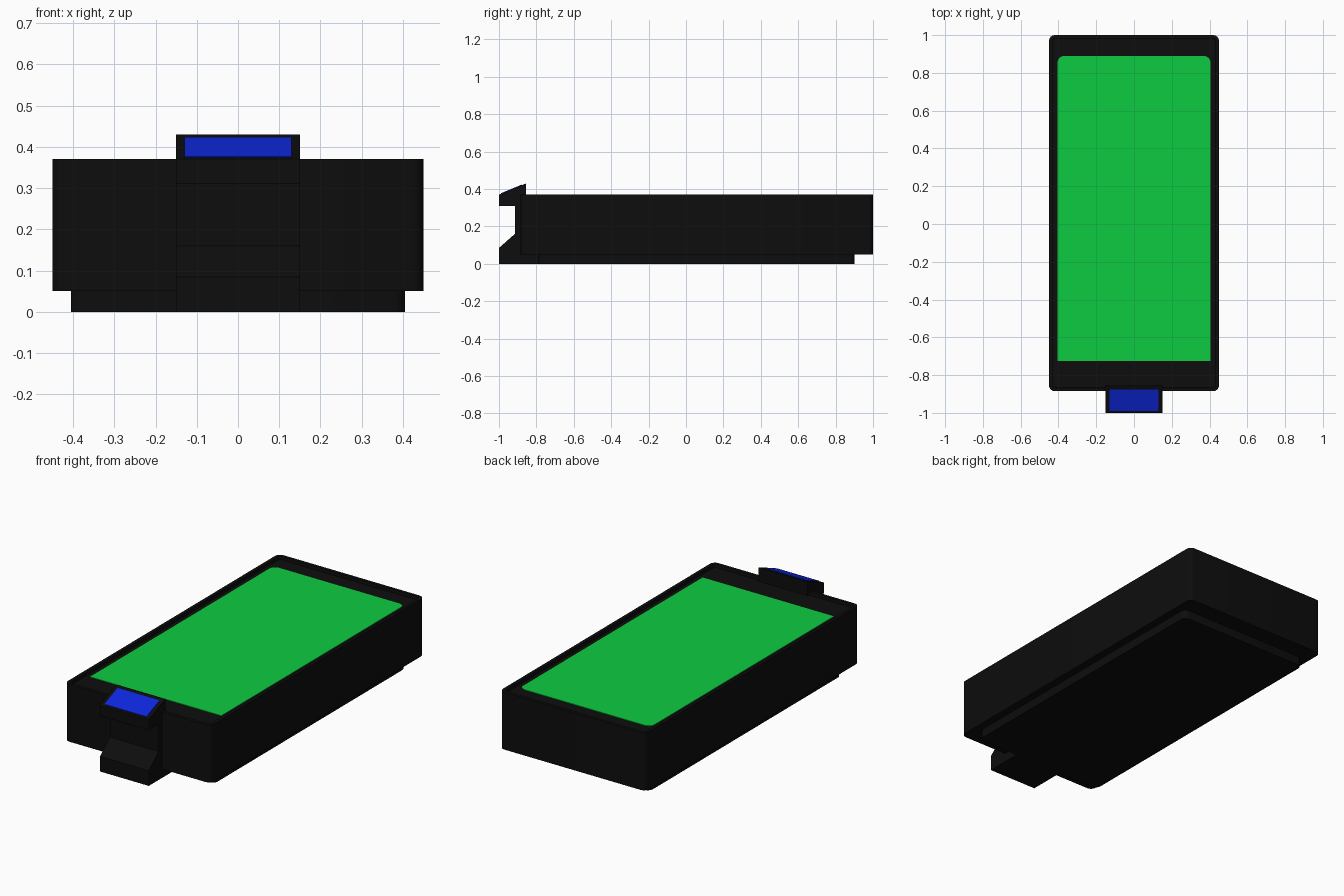
import bpy, bmesh, math
from mathutils import Vector

if "Cube" in bpy.data.objects:
    bpy.data.objects.remove(bpy.data.objects["Cube"], do_unlink=True)


def material(name, rgb):
    mat = bpy.data.materials.new(name)
    mat.use_nodes = True
    color = (*rgb, 1)
    mat.diffuse_color = color
    mat.node_tree.nodes["Principled BSDF"].inputs["Base Color"].default_value = color
    return mat


black = material("black", (0.004, 0.004, 0.004))
green = material("green", (0.004, 0.6, 0.053))
blue = material("blue", (0.004, 0.02, 0.72))


def extrude(name, outline, direction, mat, rim=None):
    """Solid from a closed outline; rim = (width, depth) sinks the end face."""
    bm = bmesh.new()
    face = bm.faces.new([bm.verts.new(p) for p in outline])
    moved = bmesh.ops.extrude_face_region(bm, geom=[face], use_keep_orig=True)["geom"]
    bmesh.ops.translate(bm, vec=direction,
                        verts=[v for v in moved if isinstance(v, bmesh.types.BMVert)])
    bmesh.ops.recalc_face_normals(bm, faces=bm.faces)
    if rim:
        width, depth = rim
        top = [max(bm.faces, key=lambda f: f.calc_center_median().z)]
        bmesh.ops.inset_region(bm, faces=top, thickness=width)
        bmesh.ops.inset_region(bm, faces=top, thickness=0.001, depth=-depth)
    mesh = bpy.data.meshes.new(name)
    bm.to_mesh(mesh)
    bm.free()
    mesh.materials.append(mat)
    obj = bpy.data.objects.new(name, mesh)
    bpy.context.collection.objects.link(obj)
    return obj


def rounded(half, front, back, z, r_front, r_back, steps=4):
    """Rectangle outline with its front and back corners rounded."""
    points = []
    corners = ((1, 1, 0), (-1, 1, 90), (-1, -1, 180), (1, -1, 270))
    for sx, sy, start in corners:
        r = r_back if sy > 0 else r_front
        cx = sx * (half - r)
        cy = back - r if sy > 0 else front + r
        for i in range(steps + 1 if r else 1):
            a = math.radians(start + 90 * i / steps)
            points.append((cx + r * math.cos(a), cy + r * math.sin(a), z))
    return points


# Case with a thin raised rim, stepped foot and display panel
extrude("case_body", rounded(0.45, -0.885, 1, 0.05, 0.03, 0.03), (0, 0, 0.32),
        black, rim=(0.018, 0.018))
extrude("base_foot", rounded(0.405, -0.79, 0.9, 0, 0.03, 0.03), (0, 0, 0.05), black)
extrude("green_panel", rounded(0.405, -0.725, 0.89, 0.35, 0, 0.035), (0, 0, 0.005), green)

# Front latch: foot, recessed stem and sloping hook in one profile
latch = [(-0.79, 0), (-1, 0), (-1, 0.085), (-0.915, 0.16), (-0.915, 0.31), (-1, 0.31),
         (-1, 0.37), (-0.855, 0.43), (-0.855, 0.35), (-0.87, 0.35), (-0.87, 0.05),
         (-0.79, 0.05)]
extrude("front_latch", [(-0.15, y, z) for y, z in latch], (0.3, 0, 0), black)

# Blue plate lying on the hook slope
low, high = Vector((0, -1, 0.37)), Vector((0, -0.855, 0.43))
a, b = low.lerp(high, 0.07), low.lerp(high, 0.86)
side = Vector((0.13, 0, 0))
normal = side.cross(high - low).normalized()
extrude("blue_plate", [a - side, a + side, b + side, b - side], normal * 0.003, blue)

for obj in bpy.context.collection.objects:
    if obj.name in ("case_body", "base_foot"):
        bpy.ops.object.select_all(action="DESELECT")
        obj.select_set(True)
        bpy.context.view_layer.objects.active = obj
        bpy.ops.object.shade_smooth_by_angle(angle=math.radians(35))
